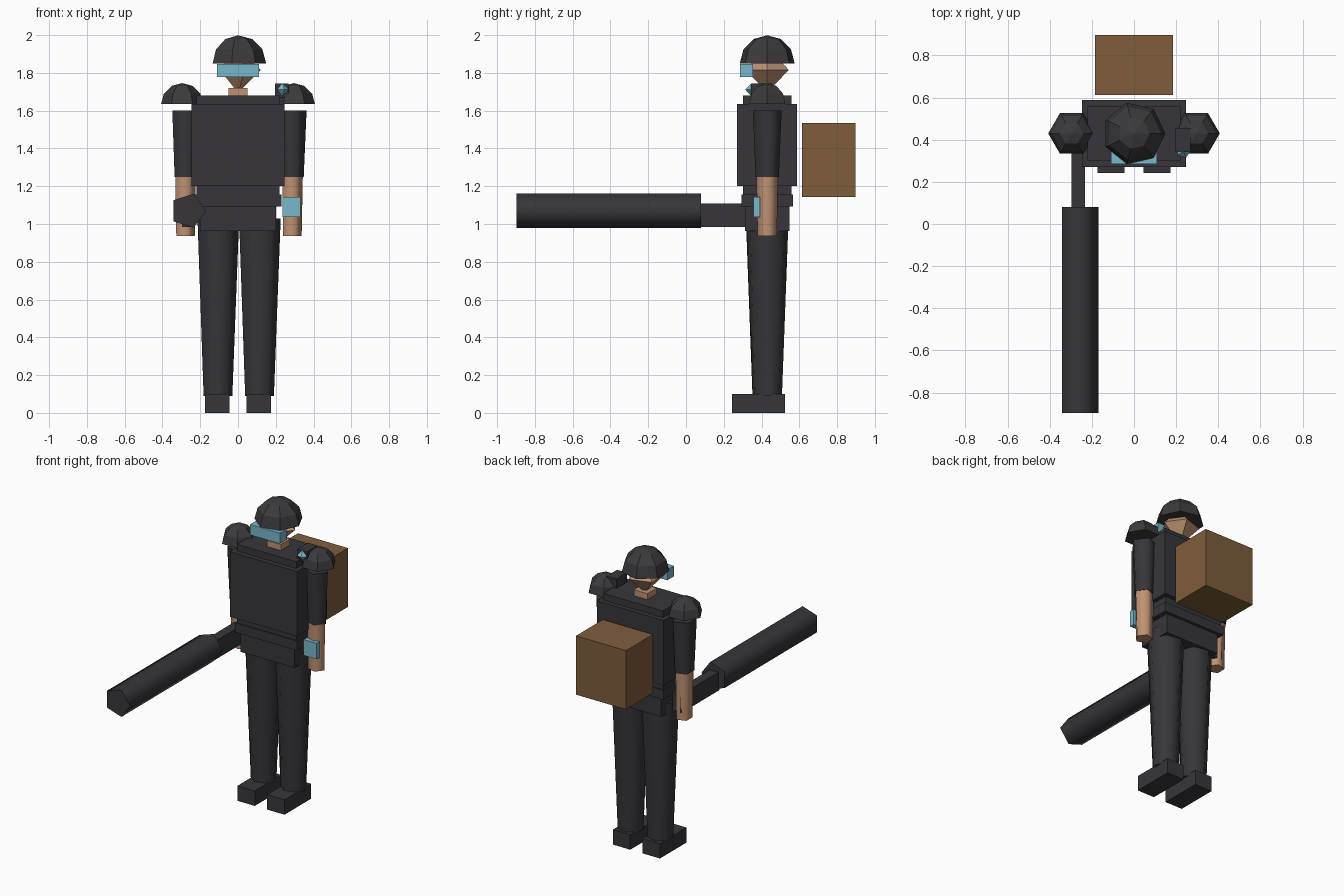
import bpy, bmesh
from math import cos, sin, pi, tau
from mathutils import Vector

cube = bpy.data.objects.get("Cube")
if cube:
    bpy.data.objects.remove(cube, do_unlink=True)

MID = 0.43  # depth of the figure's centre line


def material(name, rgb):
    m = bpy.data.materials.new(name)
    m.use_nodes = True
    m.diffuse_color = (*rgb, 1)
    for node in m.node_tree.nodes:
        if node.type == 'BSDF_PRINCIPLED':
            node.inputs["Base Color"].default_value = (*rgb, 1)
    return m


suit = material("dark_suit", (0.038, 0.036, 0.043))
armour = material("dark_armour", (0.043, 0.043, 0.047))
skin = material("skin", (0.52, 0.29, 0.17))
glass = material("light_blue", (0.19, 0.48, 0.60))
leather = material("brown_pack", (0.21, 0.11, 0.045))


def finish(name, bm, mat):
    bmesh.ops.recalc_face_normals(bm, faces=bm.faces[:])
    mesh = bpy.data.meshes.new(name)
    bm.to_mesh(mesh)
    bm.free()
    mesh.materials.append(mat)
    obj = bpy.data.objects.new(name, mesh)
    bpy.context.collection.objects.link(obj)
    return obj


def box(name, mat, x, y, z):
    """Box from its (low, high) range on each axis."""
    bm = bmesh.new()
    bmesh.ops.create_cube(bm, size=1)
    for v in bm.verts:
        v.co = Vector([(lo + hi) / 2 + c * (hi - lo)
                       for c, (lo, hi) in zip(v.co, (x, y, z))])
    return finish(name, bm, mat)


def turned(name, mat, centre, profile, sides, along_y=False, smooth=False):
    """Turned solid from (radius, distance) points; a corner points to +x."""
    bm = bmesh.new()
    centre = Vector(centre)
    rings = []
    for r, d in profile:
        ring = []
        for i in range(sides if r else 1):
            a, b = r * cos(tau * i / sides), r * sin(tau * i / sides)
            ring.append(bm.verts.new(centre + Vector((a, d, b) if along_y else (a, b, d))))
        rings.append(ring)
    for low, high in zip(rings, rings[1:]):
        for i in range(sides):
            j = (i + 1) % sides
            corners = [low[i % len(low)], low[j % len(low)],
                       high[j % len(high)], high[i % len(high)]]
            face = bm.faces.new(list(dict.fromkeys(corners)))
            face.smooth = smooth
    # Close the ends with crisp rims
    for ring in (rings[0], rings[-1]):
        if len(ring) > 1:
            cap = bm.faces.new(ring)
            for e in cap.edges:
                e.smooth = False
    return finish(name, bm, mat)


def dome(name, mat, centre, radius, sides):
    steps = [pi / 2 * k / 3 for k in range(3)]
    profile = [(radius * cos(t), radius * sin(t)) for t in steps] + [(0, radius)]
    return turned(name, mat, centre, profile, sides)


def gem(name, mat, centre, radius, sides):
    return turned(name, mat, centre, [(0, -radius), (radius, 0), (0, radius)], sides)


# Head
gem("head", skin, (0, MID, 1.816), 0.12, 5)
dome("helmet", armour, (0, MID, 1.85), 0.149, 7)
box("visor", glass, (-0.11, 0.11), (0.285, 0.355), (1.778, 1.848))
box("neck", skin, (-0.05, 0.05), (MID - 0.05, MID + 0.05), (1.66, 1.72))

# Body
box("torso", suit, (-0.22, 0.22), (0.302, 0.558), (1.15, 1.68))
box("vest", suit, (-0.247, 0.247), (0.27, 0.588), (1.2, 1.635))
box("belt", suit, (-0.23, 0.23), (0.295, 0.567), (1.092, 1.155))
box("hips", suit, (-0.2, 0.2), (0.312, 0.547), (0.962, 1.1))

# Limbs
for side, s in (("left", 1), ("right", -1)):
    arm = (s * 0.283, MID, 0)
    leg = (s * 0.11, MID, 0)
    dome(side + "_shoulder_pad", armour, (s * 0.296, MID, 1.635), 0.111, 6)
    turned(side + "_upper_arm", suit, arm, [(0.065, 1.25), (0.08, 1.6)], 5, smooth=True)
    turned(side + "_forearm", skin, arm, [(0.054, 0.937), (0.06, 1.25)], 5, smooth=True)
    turned(side + "_leg", suit, leg, [(0.08, 0.09), (0.116, 1.03)], 7, smooth=True)
    box(side + "_boot", suit, (s * 0.11 - 0.064, s * 0.11 + 0.064), (0.243, 0.523), (0, 0.1))

# Gear
box("wrist_screen", glass, (0.235, 0.331), (0.358, 0.392), (1.037, 1.143))
box("shoulder_lamp", suit, (0.196, 0.268), (0.345, 0.455), (1.67, 1.743))
gem("lamp_lens", glass, (0.235, 0.347, 1.711), 0.035, 5)
box("backpack", leather, (-0.185, 0.185), (0.613, 0.897), (1.142, 1.535))

# Carried weapon
turned("barrel", suit, (-0.264, 0, 1.07), [(0.095, -0.897), (0.095, 0.08)], 5,
       along_y=True, smooth=True)
box("weapon_grip", suit, (-0.296, -0.232), (0.07, 0.475), (0.985, 1.108))
